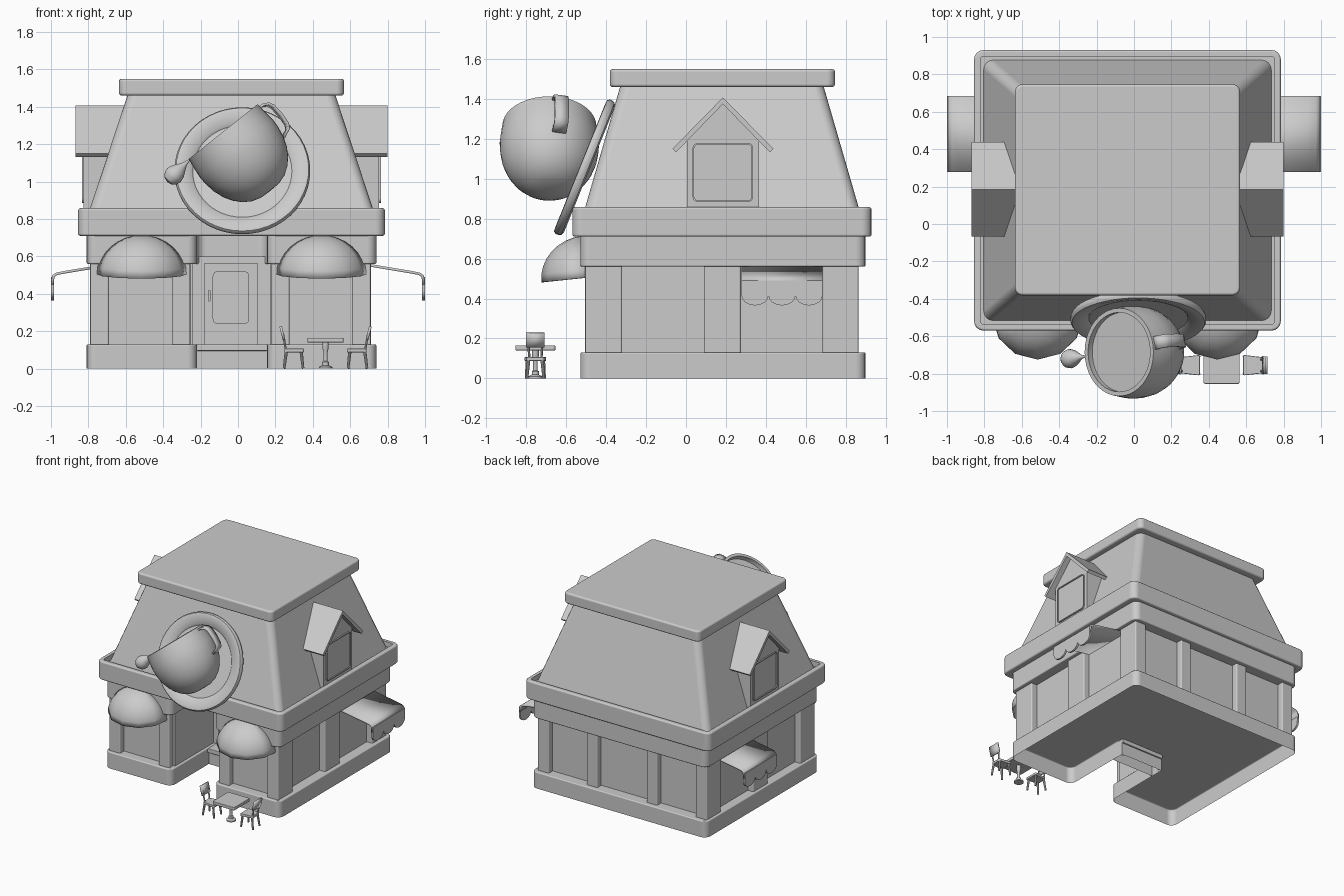
import bpy, bmesh, math
from mathutils import Matrix, Vector

if "Cube" in bpy.data.objects:
    bpy.data.objects.remove(bpy.data.objects["Cube"])

CX = -0.035  # building centre line
T = Matrix.Translation
FRONT = Matrix(((1, 0, 0, 0), (0, 0, -1, 0), (0, 1, 0, 0), (0, 0, 0, 1)))   # drawing faces -y
SIDE = Matrix(((0, 0, 1, 0), (1, 0, 0, 0), (0, 1, 0, 0), (0, 0, 0, 1)))     # drawing faces +x


def finish(name, bm, M=Matrix(), angle=35, thick=0, weighted=False):
    bm.transform(M)
    bmesh.ops.recalc_face_normals(bm, faces=bm.faces[:])
    me = bpy.data.meshes.new(name)
    bm.to_mesh(me)
    bm.free()
    ob = bpy.data.objects.new(name, me)
    bpy.context.collection.objects.link(ob)
    bpy.ops.object.select_all(action='DESELECT')
    ob.select_set(True)
    bpy.context.view_layer.objects.active = ob
    bpy.ops.object.shade_smooth_by_angle(angle=math.radians(angle))
    if thick:
        md = ob.modifiers.new("thickness", 'SOLIDIFY')
        md.thickness, md.offset = thick, 0
    if weighted:  # keeps the large faces flat between their bevels
        md = ob.modifiers.new("flat faces", 'WEIGHTED_NORMAL')
        md.keep_sharp = True
        md.weight = 100
    return ob


def prism(name, pts, z0, z1, M=Matrix(), r=0, rim=0, recess=None, hollow=False):
    """Extruded outline with rounded corners, rounded rims, a recessed top or an open bottom."""
    bm = bmesh.new()
    f = bm.faces.new([bm.verts.new((x, y, z0)) for x, y in pts])
    ext = bmesh.ops.extrude_face_region(bm, geom=[f])
    for v in ext["geom"]:
        if isinstance(v, bmesh.types.BMVert):
            v.co.z = z1
    bm.normal_update()
    if r:
        up = [e for e in bm.edges if abs(e.verts[0].co.z - e.verts[1].co.z) > 1e-5]
        bmesh.ops.bevel(bm, geom=up, offset=r, segments=4, profile=0.5, affect='EDGES')
    if rim:
        flat = [e for e in bm.edges if abs(e.verts[0].co.z - e.verts[1].co.z) < 1e-5
                and not (hollow and e.verts[0].co.z < z0 + 1e-5)]
        bmesh.ops.bevel(bm, geom=flat, offset=rim, segments=3, profile=0.5, affect='EDGES')
    if recess:
        bm.normal_update()
        top = max(bm.faces, key=lambda q: q.calc_center_median().z)
        bmesh.ops.inset_region(bm, faces=[top], thickness=recess[0])
        ex = bmesh.ops.extrude_face_region(bm, geom=[top])
        for v in ex["geom"]:
            if isinstance(v, bmesh.types.BMVert):
                v.co.z -= recess[1]
        if top.is_valid:
            bmesh.ops.delete(bm, geom=[top], context='FACES_ONLY')
    bmesh.ops.recalc_face_normals(bm, faces=bm.faces[:])
    if hollow:
        low = [q for q in bm.faces if all(v.co.z < z0 + 1e-5 for v in q.verts)]
        bmesh.ops.delete(bm, geom=low, context='FACES_ONLY')
    return finish(name, bm, M, weighted=True)


def rect(x0, x1, y0, y1):
    return [(x0, y0), (x1, y0), (x1, y1), (x0, y1)]


def lathe(name, prof, M, seg=40):
    bm = bmesh.new()
    vs = [bm.verts.new((r, 0, z)) for r, z in prof]
    es = [bm.edges.new(p) for p in zip(vs, vs[1:])]
    bmesh.ops.spin(bm, geom=vs + es, cent=(0, 0, 0), axis=(0, 0, 1), angle=2 * math.pi, steps=seg)
    bmesh.ops.remove_doubles(bm, verts=bm.verts[:], dist=1e-4)
    return finish(name, bm, M)


def strip(name, pts, y0, y1, thick, M=Matrix()):
    """Bent band following an x-z path."""
    bm = bmesh.new()
    rows = [[bm.verts.new((x, y, z)) for y in (y0, y1)] for x, z in pts]
    for a, b in zip(rows, rows[1:]):
        bm.faces.new((a[0], a[1], b[1], b[0]))
    return finish(name, bm, M, thick=thick)


def rod(name, a, b, r0, r1):
    a, b = Vector(a), Vector(b)
    bm = bmesh.new()
    bmesh.ops.create_cone(bm, cap_ends=True, segments=10, radius1=r0, radius2=r1, depth=(b - a).length)
    return finish(name, bm, T((a + b) / 2) @ (b - a).to_track_quat('Z', 'Y').to_matrix().to_4x4())


def notched(x0, x1, y0, y1, n0, n1, yb):
    return [(x0, y0), (n0, y0), (n0, yb), (n1, yb), (n1, y0), (x1, y0), (x1, y1), (x0, y1)]


# Storey: foundation (open below), recessed walls and upper band share the entrance notch
outline = notched(-.81, .74, -.53, .90, -.22, .155, .05)
prism("foundation", outline, 0, .13, r=.05, rim=.008, hollow=True)
prism("walls", notched(-.74, .66, -.455, .815, -.24, .17, .03), .13, .60)
prism("upper_band", outline, .56, .73, r=.05, rim=.008)

# Columns
for i, (x0, x1) in enumerate([(-.79, -.69), (-.35, -.255), (.18, .275), (.61, .71)]):
    for y0, y1 in [(-.505, -.32), (.685, .865)]:
        prism("column", rect(x0, x1, y0, y1), .13, .58, r=.01)
    if i in (0, 3):
        prism("side_column", rect(x0, x1, .09, .275), .13, .58, r=.01)

# Entrance: step and door
prism("step", rect(-.22, .155, -.055, .05), 0, .10, hollow=True)
prism("step_tread", rect(-.22, .155, -.07, .06), .095, .13, rim=.006)
prism("door_frame", rect(-.18, .105, .13, .565), -.05, -.005, FRONT)
prism("door_panel", rect(-.135, .06, .24, .52), -.01, .008, FRONT, r=.025, recess=(.004, .006))
prism("door_handle", rect(-.16, -.148, .36, .42), -.01, .025, FRONT, r=.004)

# Roof
prism("eave", rect(-.855, .785, -.57, .93), .71, .858, r=.05, rim=.012, recess=(.022, .04))
bm = bmesh.new()
bmesh.ops.create_cube(bm, size=2)
for v in bm.verts:
    w, d, z = (.55, .505, 1.48) if v.co.z > 0 else (.775, .702, .80)
    v.co = (CX + v.co.x * w, .18 + v.co.y * d, z)
hips = [e for e in bm.edges if abs(e.verts[0].co.z - e.verts[1].co.z) > .1]
bmesh.ops.bevel(bm, geom=hips, offset=.05, segments=4, profile=.5, affect='EDGES')
finish("roof_slopes", bm, weighted=True)
prism("roof_cap", rect(-.637, .567, -.382, .747), 1.46, 1.55, r=.04, rim=.015)

# Dormers and scalloped awnings on both sides
for s in (1, -1):
    M = T((CX, 0, 0)) @ Matrix.Diagonal((s, 1, 1, 1)) @ SIDE
    prism("dormer_body", [(.005, .80), (.365, .80), (.365, 1.2), (.185, 1.385), (.005, 1.2)], .45, .79, M)
    prism("dormer_window", rect(.033, .337, .885, 1.178), .77, .80, M, r=.025, recess=(.008, .008))
    prism("dormer_roof", [(-.068, 1.15), (.185, 1.408), (.438, 1.15), (.42, 1.133), (.185, 1.375), (-.05, 1.133)],
          .50, .835, M)
    A = Matrix.Diagonal((s, 1, 1, 1))
    strip("side_awning", [(.63, .565), (.93, .515), (.97, .507), (.987, .495), (.993, .45)], .278, .685, .014, A)
    scallops = [(.278 + .4065 * (k + .5 - .5 * math.cos(t)) / 3, .415 - .05 * math.sin(t))
                for k in range(3) for t in [math.pi * j / 8 for j in range(8 + (k == 2))]]
    prism("awning_valance", scallops + [(.685, .49), (.278, .49)], .985, 1.0, A @ SIDE)

# Dome awnings over the front windows
for x in (-.515, .446):
    bm = bmesh.new()
    bmesh.ops.create_uvsphere(bm, u_segments=12, v_segments=16, radius=1)
    bmesh.ops.delete(bm, geom=[v for v in bm.verts if v.co.z < -1e-3 or v.co.y > 1e-3], context='VERTS')
    finish("dome_awning", bm, T((x, -.495, .505)) @ Matrix.Rotation(math.radians(6), 4, 'X')
           @ Matrix.Diagonal((.236, .225, .205, 1)), thick=.012)

# Saucer leaning on the roof
lean = Vector((0, -.927, .375)).to_track_quat('Z', 'Y').to_matrix().to_4x4()
lathe("saucer", [(0, -.026), (.34, -.026), (.357, -.018), (.363, -.004), (.363, .01), (.355, .022), (.338, .024),
                 (.275, .006), (.265, -.004), (0, -.004)], T((.023, -.508, 1.057)) @ lean, 48)

# Tipped cup, drink, handle and drip
cup = T((-.08, -.685, 1.267)) @ Matrix.Rotation(math.radians(-38.5), 4, 'Y')
lathe("cup", [(0, -.405), (.06, -.403), (.11, -.388), (.155, -.358), (.19, -.32), (.217, -.275), (.237, -.22),
              (.247, -.16), (.249, -.11), (.242, -.05), (.235, 0), (.212, 0), (.215, -.05), (.21, -.06)], cup)
lathe("drink", [(0, -.04), (.217, -.04)], cup)
strip("cup_handle", [(.23, -.02), (.26, -.022), (.285, -.036), (.297, -.06), (.302, -.12), (.298, -.18),
                     (.285, -.205), (.235, -.225)], -.035, .035, .014, cup @ Matrix.Rotation(math.radians(12), 4, 'Z'))
tip = Vector((.65, .1, .65)).to_track_quat('Z', 'Y').to_matrix().to_4x4()
lathe("drip", [(0, -.052), (.028, -.045), (.046, -.024), (.052, 0), (.044, .03), (.027, .058), (.012, .085),
               (.006, .11), (0, .125)], T((-.342, -.72, 1.035)) @ tip, 20)

# Cafe table
TX, TY = .468, -.755
prism("table_top", rect(TX - .097, TX + .097, TY - .1, TY + .1), .14, .165, r=.012, rim=.004)
lathe("table_leg", [(0, 0), (.036, 0), (.036, .01), (.018, .018), (.018, .035), (.011, .04), (.011, .09),
                    (.017, .11), (.017, .145), (0, .145)], T((TX, TY, 0)), 16)

# Pair of chairs facing the table
for s in (1, -1):
    X = lambda d: TX + s * d
    prism("chair_seat", [(X(.115), TY - .055), (X(.22), TY - .043), (X(.22), TY + .043), (X(.115), TY + .055)],
          .087, .107, r=.01, rim=.004)
    for q in (1, -1):
        rod("chair_front_leg", (X(.12), TY + q * .046, 0), (X(.13), TY + q * .04, .09), .007, .009)
        rod("chair_back_leg", (X(.222), TY + q * .042, 0), (X(.21), TY + q * .034, .09), .007, .009)
        rod("chair_post", (X(.212), TY + q * .03, .1), (X(.228), TY + q * .036, .19), .006, .006)
    strip("chair_back", [(X(.222), .155), (X(.231), .19), (X(.24), .227)], TY - .047, TY + .047, .014)
